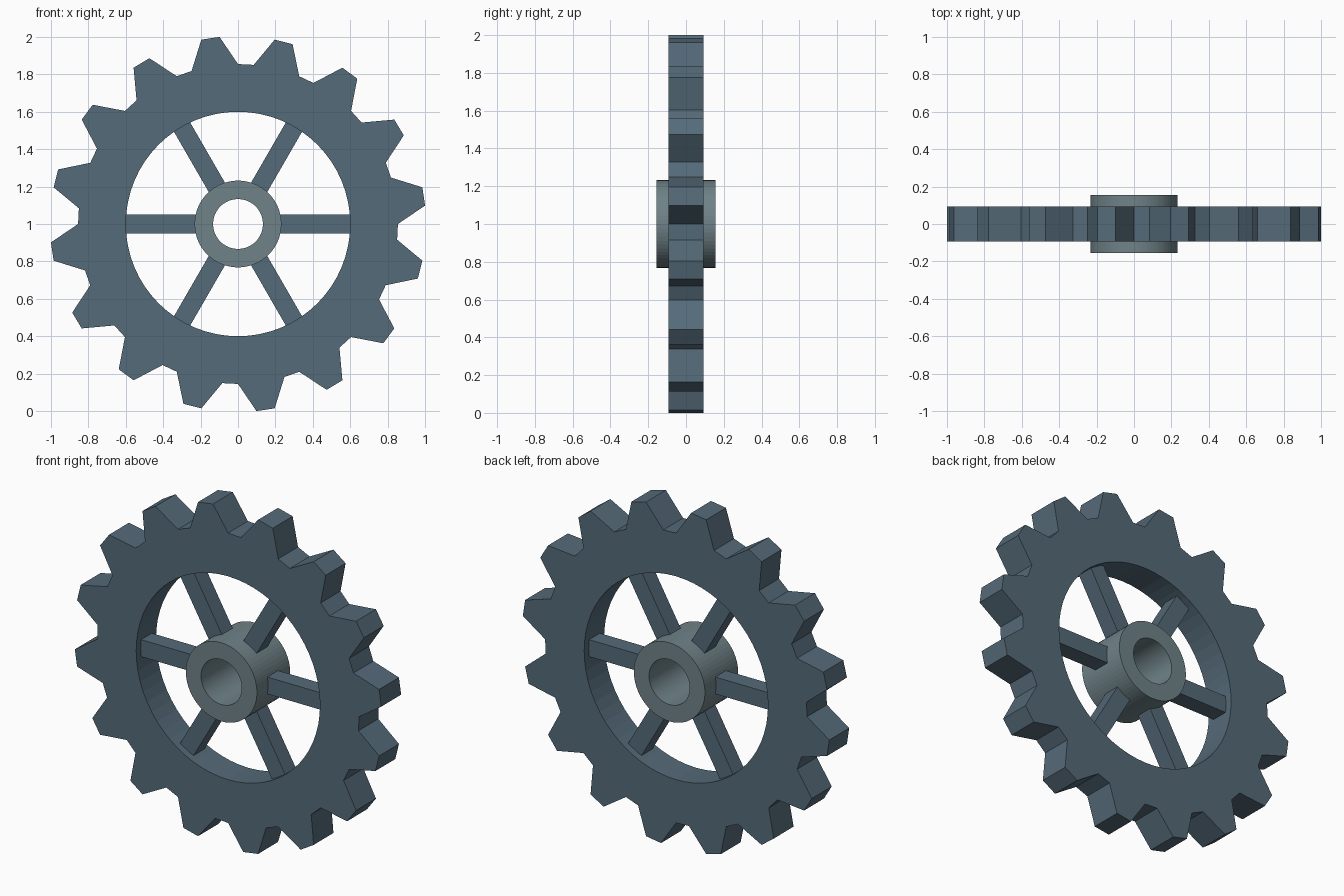
import bpy, bmesh
from math import cos, sin, pi
from mathutils import Matrix, Vector

if "Cube" in bpy.data.objects:
    bpy.data.objects.remove(bpy.data.objects["Cube"])

CENTRE_Z = 1.0
STEPS = 64          # four outline points per tooth, 16 teeth
TIP, ROOT, RIM_IN = 1.005, 0.855, 0.60
HUB_R, BORE_R = 0.232, 0.133


def material(name, color):
    mat = bpy.data.materials.new(name)
    mat.diffuse_color = (*color, 1)
    mat.use_nodes = True
    mat.node_tree.nodes["Principled BSDF"].inputs["Base Color"].default_value = mat.diffuse_color
    return mat


def add_object(name, bm, mat):
    bmesh.ops.recalc_face_normals(bm, faces=bm.faces[:])
    mesh = bpy.data.meshes.new(name)
    bm.to_mesh(mesh)
    bm.free()
    mesh.materials.append(mat)
    obj = bpy.data.objects.new(name, mesh)
    obj.location.z = CENTRE_Z
    bpy.context.collection.objects.link(obj)
    return obj


def annulus(name, outer_radii, inner_radius, half_depth, mat):
    """Ring around the y axis; outer_radii repeats around the outline."""
    bm = bmesh.new()
    rows = []
    for i in range(STEPS):
        a = 2 * pi * i / STEPS
        ro = outer_radii[i % len(outer_radii)]
        section = ((ro, -half_depth), (ro, half_depth),
                   (inner_radius, half_depth), (inner_radius, -half_depth))
        rows.append([bm.verts.new((r * cos(a), y, r * sin(a))) for r, y in section])
    for i in range(STEPS):
        p, q = rows[i], rows[(i + 1) % STEPS]
        for k in range(4):
            m = (k + 1) % 4
            bm.faces.new((p[k], p[m], q[m], q[k]))
    return add_object(name, bm, mat)


gear_mat = material("gear_metal", (0.09, 0.145, 0.19))
hub_mat = material("hub_metal", (0.16, 0.225, 0.245))

# Toothed rim: root, tip, tip, root for each tooth
annulus("toothed_rim", (ROOT, TIP, TIP, ROOT), RIM_IN, 0.0925, gear_mat)

# Hub with bore
annulus("hub", (HUB_R,), BORE_R, 0.155, hub_mat)

# Six square spokes, ends sunk into hub and rim
for n in range(6):
    start, end = 0.19, 0.62
    bm = bmesh.new()
    bmesh.ops.create_cube(bm, size=1)
    bm.transform(Matrix.Rotation(-n * pi / 3, 4, 'Y')
                 @ Matrix.Translation(((start + end) / 2, 0, 0))
                 @ Matrix.Diagonal(Vector((end - start, 0.10, 0.10, 1))))
    add_object(f"spoke_{n + 1}", bm, gear_mat)
